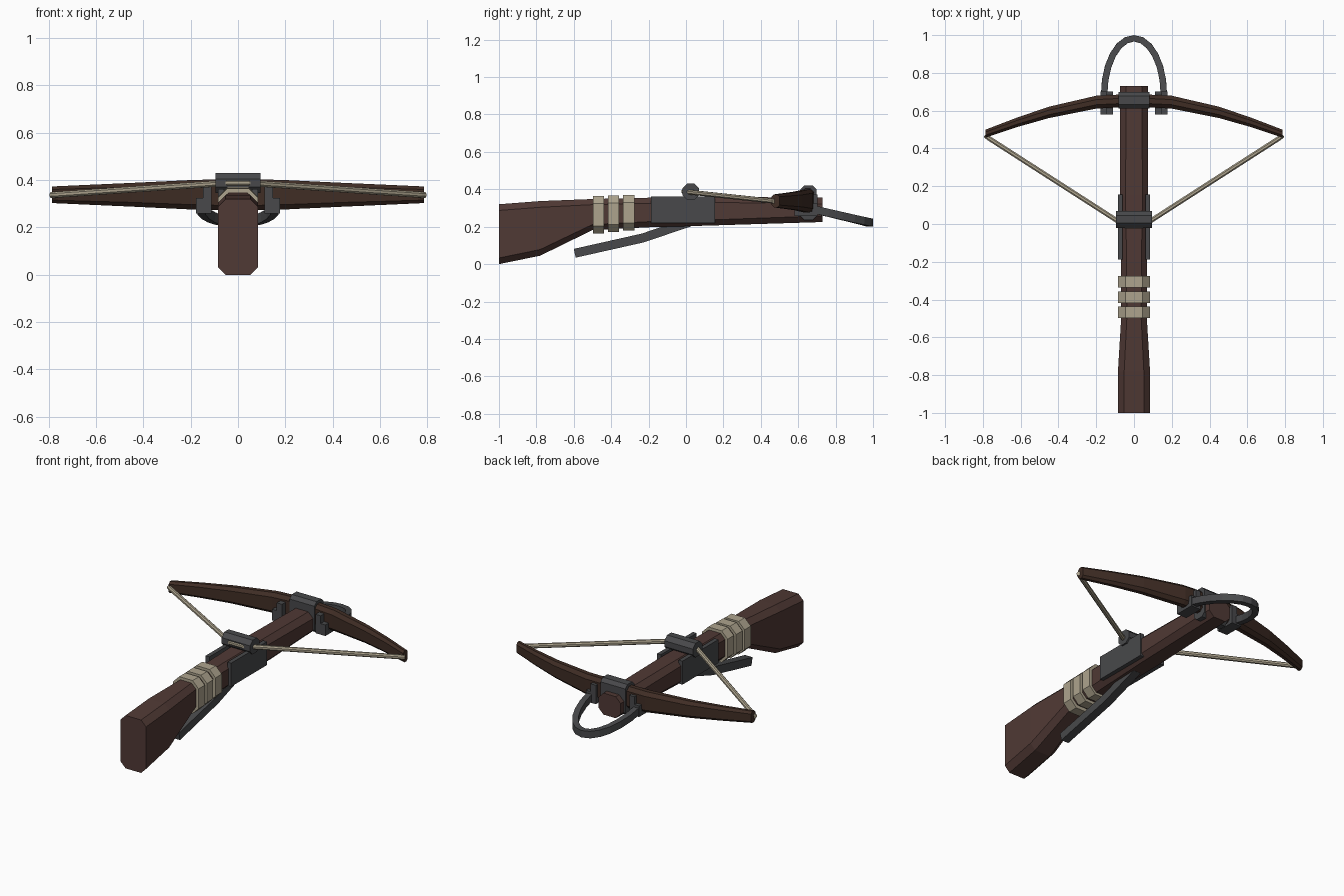
import bpy, bmesh, math
from mathutils import Vector

if "Cube" in bpy.data.objects:
    bpy.data.objects.remove(bpy.data.objects["Cube"])

def material(name, rgb):
    m = bpy.data.materials.new(name)
    m.diffuse_color = (*rgb, 1)
    m.use_nodes = True
    m.node_tree.nodes["Principled BSDF"].inputs["Base Color"].default_value = m.diffuse_color
    return m

WOOD = material("stock_wood", (0.08, 0.041, 0.035))
DARK = material("bow_wood", (0.05, 0.026, 0.018))
CLOTH = material("cord", (0.42, 0.37, 0.27))
METAL = material("iron", (0.065, 0.066, 0.07))

def profile(w, h, c):
    """Rectangle w x h with corners cut by c."""
    a, b = w / 2, h / 2
    if c == 0:
        return [(-a, -b), (a, -b), (a, b), (-a, b)]
    return [(-a + c, -b), (a - c, -b), (a, -b + c), (a, b - c),
            (a - c, b), (-a + c, b), (-a, b - c), (-a, -b + c)]

def sweep(name, path, sizes, mat, tangent=None):
    """Loft chamfered rectangles (width, height, cut) along a path."""
    pts = [Vector(p) for p in path]
    if isinstance(sizes, tuple):
        sizes = [sizes] * len(pts)
    bm = bmesh.new()
    rings = []
    for i, p in enumerate(pts):
        t = Vector(tangent) if tangent else pts[min(i + 1, len(pts) - 1)] - pts[max(i - 1, 0)]
        t.normalize()
        side = t.cross(Vector((0, 0, 1))).normalized()
        up = side.cross(t)
        rings.append([bm.verts.new(p + side * u + up * v) for u, v in profile(*sizes[i])])
    for r, s in zip(rings, rings[1:]):
        for k in range(len(r)):
            n = (k + 1) % len(r)
            bm.faces.new((r[k], r[n], s[n], s[k]))
    bm.faces.new(rings[0][::-1])
    bm.faces.new(rings[-1])
    bmesh.ops.recalc_face_normals(bm, faces=bm.faces)
    me = bpy.data.meshes.new(name)
    bm.to_mesh(me)
    bm.free()
    me.materials.append(mat)
    ob = bpy.data.objects.new(name, me)
    bpy.context.collection.objects.link(ob)
    return ob

def box(name, x, y, z, mat, cut=0):
    """Prism along x, from min/max pairs."""
    cy, cz = sum(y) / 2, sum(z) / 2
    return sweep(name, [(x[0], cy, cz), (x[1], cy, cz)],
                 (y[1] - y[0], z[1] - z[0], cut), mat, (1, 0, 0))

# stock: y, bottom, top, width, corner cut
stock = [(-1, 0.0, 0.32, 0.17, 0.033), (-0.78, 0.045, 0.337, 0.17, 0.033),
         (-0.5, 0.182, 0.348, 0.136, 0.03), (-0.2, 0.197, 0.355, 0.138, 0.03),
         (0.15, 0.207, 0.36, 0.15, 0.03), (0.73, 0.225, 0.355, 0.148, 0.033)]
sweep("stock", [(0, s[0], (s[1] + s[2]) / 2) for s in stock],
      [(s[3], s[2] - s[1], s[4]) for s in stock], WOOD, (0, 1, 0))

# cord wraps on the grip
for i, (y, zb, zt) in enumerate([(-0.468, 0.165, 0.365), (-0.388, 0.172, 0.367), (-0.306, 0.179, 0.37)]):
    z = (zb + zt) / 2
    sweep(f"grip_wrap_{i}", [(0, y - 0.03, z), (0, y + 0.03, z)],
          (0.17, zt - zb, 0.04), CLOTH, (0, 1, 0))

# bow limbs: one curved tapering bar, mirrored about the centre
half = [(0, 0.655, 0.068, 0.135), (0.2, 0.645, 0.068, 0.124), (0.45, 0.591, 0.06, 0.1),
        (0.62, 0.538, 0.05, 0.085), (0.785, 0.479, 0.042, 0.07)]
limb = [(-x, y, w, h) for x, y, w, h in half[:0:-1]] + half
sweep("bow", [(x, y, 0.338) for x, y, w, h in limb],
      [(w, h, w * 0.3) for x, y, w, h in limb], DARK, (1, 0, 0))

# bowstring, ends run through the limb tips
sweep("bowstring", [(-0.788, 0.47, 0.337), (-0.77, 0.455, 0.338), (-0.04, -0.014, 0.388),
                    (0.04, -0.014, 0.388), (0.77, 0.455, 0.338), (0.788, 0.47, 0.337)],
      (0.025, 0.025, 0.007), CLOTH)

# metal fittings: nut, bow clamp, side plates
box("string_nut", (-0.095, 0.095), (-0.02, 0.07), (0.345, 0.43), METAL, 0.025)
box("bow_clamp", (-0.083, 0.083), (0.612, 0.698), (0.235, 0.42), METAL, 0.02)
for s, side in ((-1, "left"), (1, "right")):
    box(f"side_plate_{side}", sorted((s * 0.06, s * 0.085)), (-0.188, 0.155), (0.22, 0.362), METAL)
    # stepped clip gripping the limb, front and back
    for y, where in (((0.58, 0.615), "back"), ((0.675, 0.702), "front")):
        box(f"clip_upper_{where}_{side}", sorted((s * 0.112, s * 0.147)), y, (0.27, 0.372), METAL)
        box(f"clip_lower_{where}_{side}", sorted((s * 0.14, s * 0.178)), y, (0.268, 0.325), METAL)
    box(f"clip_base_{side}", sorted((s * 0.112, s * 0.178)), (0.58, 0.702), (0.258, 0.28), METAL)

# foot stirrup: tilted half oval
arc = []
for i in range(13):
    a = math.pi * i / 12
    y = 0.685 + 0.298 * math.sin(a)
    arc.append((0.158 * math.cos(a), y, 0.292 - (y - 0.685) * 0.235))
sweep("stirrup", arc, (0.034, 0.042, 0), METAL)

# trigger lever under the stock
sweep("trigger_lever", [(0, -0.595, 0.058), (0, -0.23, 0.14), (0, 0.02, 0.225)],
      (0.05, 0.048, 0), METAL)
